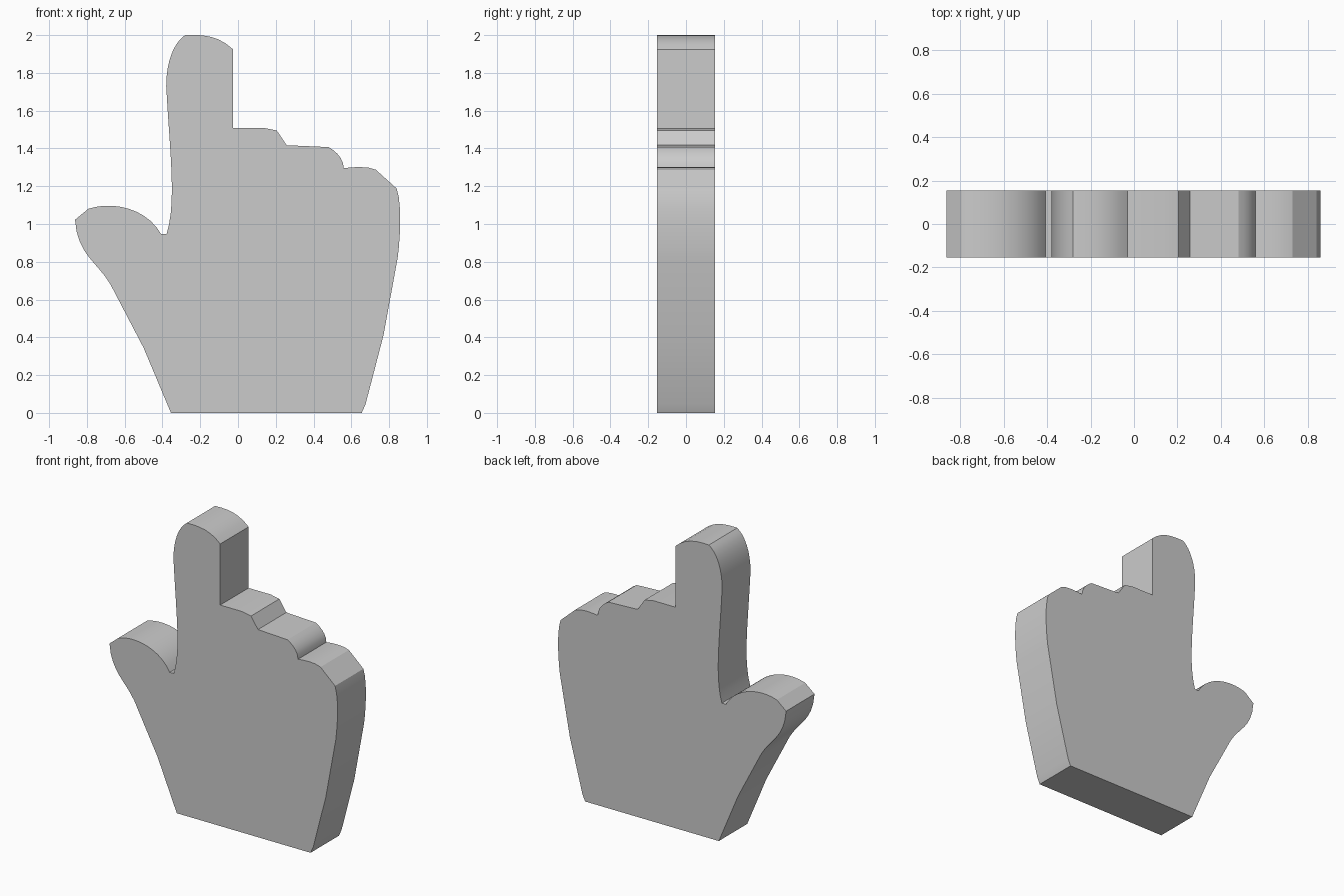
import bpy, bmesh
from mathutils import Vector
from mathutils.geometry import interpolate_bezier

if "Cube" in bpy.data.objects:
    bpy.data.objects.remove(bpy.data.objects["Cube"])

HALF_DEPTH = 0.153

# Outline, clockwise from the lower left wrist corner.
# Each entry is either a corner (x, z) or a curve (handle, handle, end, steps).
START = (-0.355, 0.0)
OUTLINE = [
    # thumb
    (-0.50, 0.345), (-0.675, 0.68),
    ((-0.745, 0.80), (-0.85, 0.835), (-0.863, 1.022), 8),
    (-0.793, 1.08),
    ((-0.66, 1.125), (-0.48, 1.08), (-0.408, 0.947), 10),
    (-0.378, 0.947),
    # index finger
    ((-0.325, 1.12), (-0.36, 1.36), (-0.38, 1.73), 10),
    ((-0.38, 1.86), (-0.34, 1.96), (-0.28, 2.0), 8),
    ((-0.18, 2.005), (-0.10, 1.995), (-0.027, 1.925), 6),
    (-0.027, 1.508),
    # three folded knuckles
    (0.14, 1.508), (0.205, 1.495), (0.258, 1.417), (0.48, 1.407),
    ((0.52, 1.385), (0.56, 1.345), (0.56, 1.295), 5),
    ((0.60, 1.302), (0.69, 1.308), (0.73, 1.287), 4),
    (0.84, 1.188),
    # outer edge of the palm
    ((0.868, 1.11), (0.86, 0.93), (0.845, 0.82), 6),
    (0.77, 0.41), (0.675, 0.045), (0.655, 0.0),
]


def trace(start, outline):
    pts = [Vector(start)]
    for item in outline:
        if len(item) == 2:
            pts.append(Vector(item))
        else:
            h1, h2, end, steps = item
            curve = interpolate_bezier(pts[-1], Vector(h1), Vector(h2), Vector(end), steps + 1)
            pts += [Vector(p[:2]) for p in curve[1:]]
    return pts


# Extrude the outline into a flat slab
bm = bmesh.new()
verts = [bm.verts.new((p.x, -HALF_DEPTH, p.y)) for p in trace(START, OUTLINE)]
face = bm.faces.new(verts)
result = bmesh.ops.extrude_face_region(bm, geom=[face])
back = [v for v in result["geom"] if isinstance(v, bmesh.types.BMVert)]
bmesh.ops.translate(bm, verts=back, vec=(0, 2 * HALF_DEPTH, 0))
bmesh.ops.recalc_face_normals(bm, faces=bm.faces)

mesh = bpy.data.meshes.new("pointing_hand")
bm.to_mesh(mesh)
bm.free()
hand = bpy.data.objects.new("pointing_hand", mesh)
bpy.context.collection.objects.link(hand)

# Smooth the curved edges, keep the corners sharp
bpy.context.view_layer.objects.active = hand
hand.select_set(True)
bpy.ops.object.shade_smooth_by_angle(angle=0.4)
